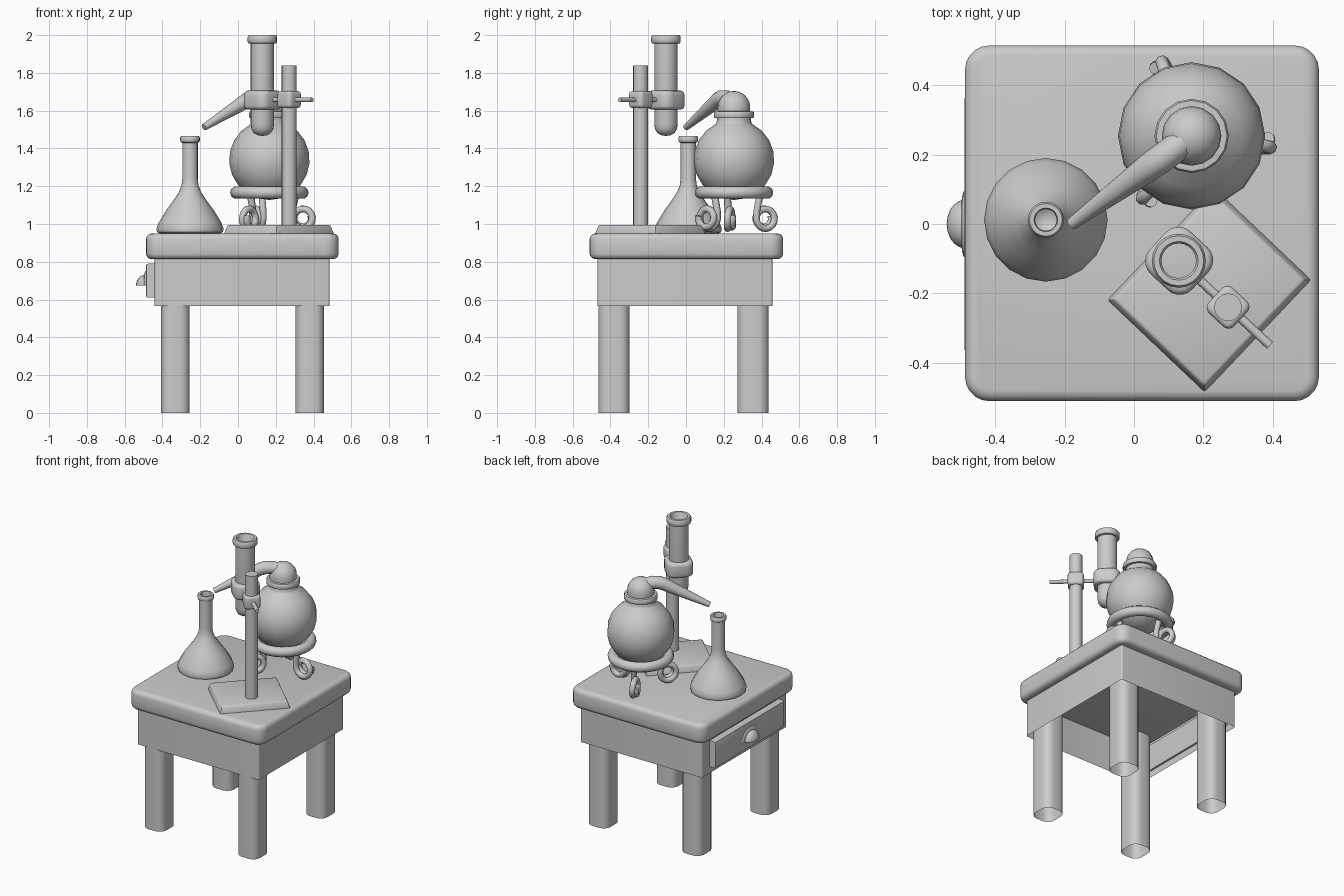
import bpy, bmesh
from math import sin, cos, pi, radians
from mathutils import Matrix, Vector

if "Cube" in bpy.data.objects:
    bpy.data.objects.remove(bpy.data.objects["Cube"])


def finish(name, bm, angle=35):
    bmesh.ops.recalc_face_normals(bm, faces=bm.faces)
    me = bpy.data.meshes.new(name)
    bm.to_mesh(me)
    bm.free()
    ob = bpy.data.objects.new(name, me)
    bpy.context.collection.objects.link(ob)
    bpy.ops.object.select_all(action='DESELECT')
    ob.select_set(True)
    bpy.context.view_layer.objects.active = ob
    bpy.ops.object.shade_smooth_by_angle(angle=radians(angle))
    return ob


def box(name, centre, size, corner=0, edge=0, rot=0, open_ends=False):
    """Box with rounded vertical corners, then rounded top and bottom rims."""
    bm = bmesh.new()
    bmesh.ops.create_cube(bm, size=1)
    bmesh.ops.scale(bm, vec=size, verts=bm.verts)
    if corner:
        vert = [e for e in bm.edges if abs(e.verts[0].co.z - e.verts[1].co.z) > 1e-4]
        bmesh.ops.bevel(bm, geom=vert, offset=corner, segments=5, profile=0.5, affect='EDGES')
    if edge:
        rim = [e for e in bm.edges if abs(e.verts[0].co.z - e.verts[1].co.z) < 1e-4]
        bmesh.ops.bevel(bm, geom=rim, offset=edge, segments=3, profile=0.5, affect='EDGES')
    if open_ends:
        bm.normal_update()
        caps = [f for f in bm.faces if abs(f.normal.z) > 0.9]
        bmesh.ops.delete(bm, geom=caps, context='FACES')
    bmesh.ops.transform(bm, verts=bm.verts,
                        matrix=Matrix.Translation(centre) @ Matrix.Rotation(rot, 4, 'Z'))
    return finish(name, bm)


def lathe(name, centre, profile, sides=20):
    """Revolve (radius, z) points about a vertical axis."""
    bm = bmesh.new()
    vs = [bm.verts.new((r, 0, z)) for r, z in profile]
    es = [bm.edges.new(p) for p in zip(vs, vs[1:])]
    bmesh.ops.spin(bm, geom=vs + es, cent=(0, 0, 0), axis=(0, 0, 1),
                   angle=2 * pi, steps=sides, use_duplicate=False)
    bmesh.ops.remove_doubles(bm, verts=bm.verts, dist=1e-4)
    bmesh.ops.translate(bm, verts=bm.verts, vec=(centre[0], centre[1], 0))
    return finish(name, bm, 40)


def tube(name, points, radius, radii=None, res=3):
    cu = bpy.data.curves.new(name, 'CURVE')
    cu.dimensions = '3D'
    cu.bevel_depth = radius
    cu.bevel_resolution = res
    cu.use_fill_caps = True
    sp = cu.splines.new('POLY')
    sp.points.add(len(points) - 1)
    for i, p in enumerate(points):
        sp.points[i].co = (*p, 1)
        sp.points[i].radius = radii[i] if radii else 1
    sp.use_smooth = True
    ob = bpy.data.objects.new(name, cu)
    bpy.context.collection.objects.link(ob)
    return ob


# Table
box("tabletop", (0.023, 0.002, 0.882), (1.02, 1.025, 0.136), 0.07, 0.03)
box("apron", (0.022, -0.005, 0.695), (0.926, 0.926, 0.26), 0.012, open_ends=True)
for side, x in (("left", -0.332), ("right", 0.38)):
    for end, y in (("front", -0.381), ("back", 0.355)):
        box(f"{end}_{side}_leg", (x, y, 0.41), (0.152, 0.165, 0.82), 0.052, open_ends=True)

# Drawer front with cup pull on the left side
bm = bmesh.new()
bmesh.ops.create_cube(bm, size=1)
bmesh.ops.scale(bm, vec=(0.06, 0.75, 0.18), verts=bm.verts)
outer = [e for e in bm.edges if all(v.co.x < 0 for v in e.verts)]
bmesh.ops.bevel(bm, geom=outer, offset=0.012, segments=2, profile=0.5, affect='EDGES')
bmesh.ops.translate(bm, verts=bm.verts, vec=(-0.458, 0, 0.70))
finish("drawer_front", bm)


def half_dome(name, centre, scale):
    bm = bmesh.new()
    bmesh.ops.create_uvsphere(bm, u_segments=20, v_segments=12, radius=1)
    for axis in ((0, 0, 1), (-1, 0, 0)):
        geom = bm.verts[:] + bm.edges[:] + bm.faces[:]
        cut = bmesh.ops.bisect_plane(bm, geom=geom, dist=1e-4, plane_co=(0, 0, 0),
                                     plane_no=axis, clear_inner=True)
        rim = [g for g in cut["geom_cut"] if isinstance(g, bmesh.types.BMEdge)]
        bmesh.ops.holes_fill(bm, edges=rim)
    bmesh.ops.scale(bm, vec=scale, verts=bm.verts)
    bmesh.ops.translate(bm, verts=bm.verts, vec=centre)
    return finish(name, bm)


half_dome("drawer_pull_flange", (-0.487, 0, 0.675), (0.014, 0.098, 0.078))
half_dome("drawer_pull_cup", (-0.487, 0, 0.675), (0.053, 0.07, 0.058))

# Conical flask
lathe("conical_flask", (-0.254, 0.012), [
    (0, 0.95), (0.16, 0.95), (0.174, 0.957), (0.178, 0.975), (0.167, 1.005), (0.128, 1.07),
    (0.09, 1.122), (0.058, 1.17), (0.045, 1.205), (0.041, 1.24), (0.041, 1.43), (0.049, 1.434),
    (0.052, 1.442), (0.052, 1.458), (0.047, 1.466), (0.034, 1.466), (0.031, 1.45),
    (0.031, 1.24), (0, 1.22)])

# Round flask with collar and domed stopper
ROUND = (0.166, 0.254)
ball = [(0.213 * sin(radians(a)), 1.34 - 0.213 * cos(radians(a))) for a in range(0, 154, 17)]
dome = [(0.086 * cos(radians(a)), 1.618 + 0.086 * sin(radians(a))) for a in range(0, 91, 15)]
lathe("round_flask", ROUND, ball + [
    (0.092, 1.535), (0.09, 1.56), (0.104, 1.562), (0.107, 1.57), (0.107, 1.588),
    (0.102, 1.596), (0.086, 1.597)] + dome, 16)

# Tapering spout
tube("spout", [(0.15, 0.242, 1.655), (0.105, 0.208, 1.668), (0.075, 0.186, 1.667),
               (0.048, 0.167, 1.656), (0.025, 0.15, 1.64), (-0.18, 0.0, 1.512)],
     0.042, [1, 1, 1, 0.97, 0.92, 0.42])

# Tripod ring and three scroll feet
bm = bmesh.new()
vs = [bm.verts.new((0.175 + 0.033 * cos(t * pi / 5), 0, 1.166 + 0.033 * sin(t * pi / 5)))
      for t in range(10)]
es = [bm.edges.new((vs[i], vs[(i + 1) % 10])) for i in range(10)]
bmesh.ops.spin(bm, geom=vs + es, cent=(0, 0, 0), axis=(0, 0, 1), angle=2 * pi, steps=24)
bmesh.ops.remove_doubles(bm, verts=bm.verts, dist=1e-4)
bmesh.ops.translate(bm, verts=bm.verts, vec=(*ROUND, 0))
finish("tripod_ring", bm, 60)

for n, deg in enumerate((-7, 113, 233)):
    out = Vector((cos(radians(deg)), sin(radians(deg)), 0))
    across = Vector((-out.y, out.x, 0))
    path = [(0.145, -0.017, 1.16), (0.132, -0.017, 1.11), (0.124, -0.017, 1.07)]
    for i in range(25):
        t = i / 24
        a = pi + t * 3.1 * pi
        r = 0.056 - 0.012 * t
        path.append((0.178 + r * cos(a), -0.017 + 0.036 * t, 1.03 + r * sin(a)))
    tube(f"scroll_foot_{n + 1}",
         [Vector((*ROUND, 0)) + out * r + across * w + Vector((0, 0, z)) for r, w, z in path],
         0.019, res=2)

# Stand base: sloped plate turned about 46 degrees
bm = bmesh.new()
bmesh.ops.create_cube(bm, size=1)
bmesh.ops.scale(bm, vec=(0.45, 0.39, 0.05), verts=bm.verts)
for v in bm.verts:
    if v.co.z > 0:
        v.co.x *= 0.93
        v.co.y *= 0.92
bmesh.ops.bevel(bm, geom=bm.edges[:], offset=0.008, segments=2, profile=0.5, affect='EDGES')
bmesh.ops.transform(bm, verts=bm.verts, matrix=Matrix.Translation((0.217, -0.19, 0.97))
                    @ Matrix.Rotation(radians(46.5), 4, 'Z'))
finish("stand_base", bm)

# Stand rod, clamps and cross bar
lathe("stand_rod", (0.271, -0.24), [(0, 0.98), (0.04, 0.98), (0.04, 1.84), (0, 1.84)], 16)
turn = radians(-43)
box("rod_clamp", (0.271, -0.24, 1.659), (0.1, 0.1, 0.088), 0.022, 0.015, turn)
box("tube_clamp", (0.13, -0.106, 1.656), (0.168, 0.168, 0.1), 0.05, 0.02, turn)
tube("clamp_bar", [(0.18, -0.153, 1.657), (0.392, -0.35, 1.657)], 0.013)

# Glass tube held in the clamp
lathe("test_tube", (0.129, -0.106), [
    (0, 1.466), (0.025, 1.47), (0.046, 1.482), (0.058, 1.503), (0.062, 1.53), (0.062, 1.955),
    (0.074, 1.957), (0.078, 1.965), (0.078, 1.99), (0.072, 2.0), (0.056, 2.0), (0.05, 1.992),
    (0.05, 1.53), (0.035, 1.495), (0, 1.48)])
